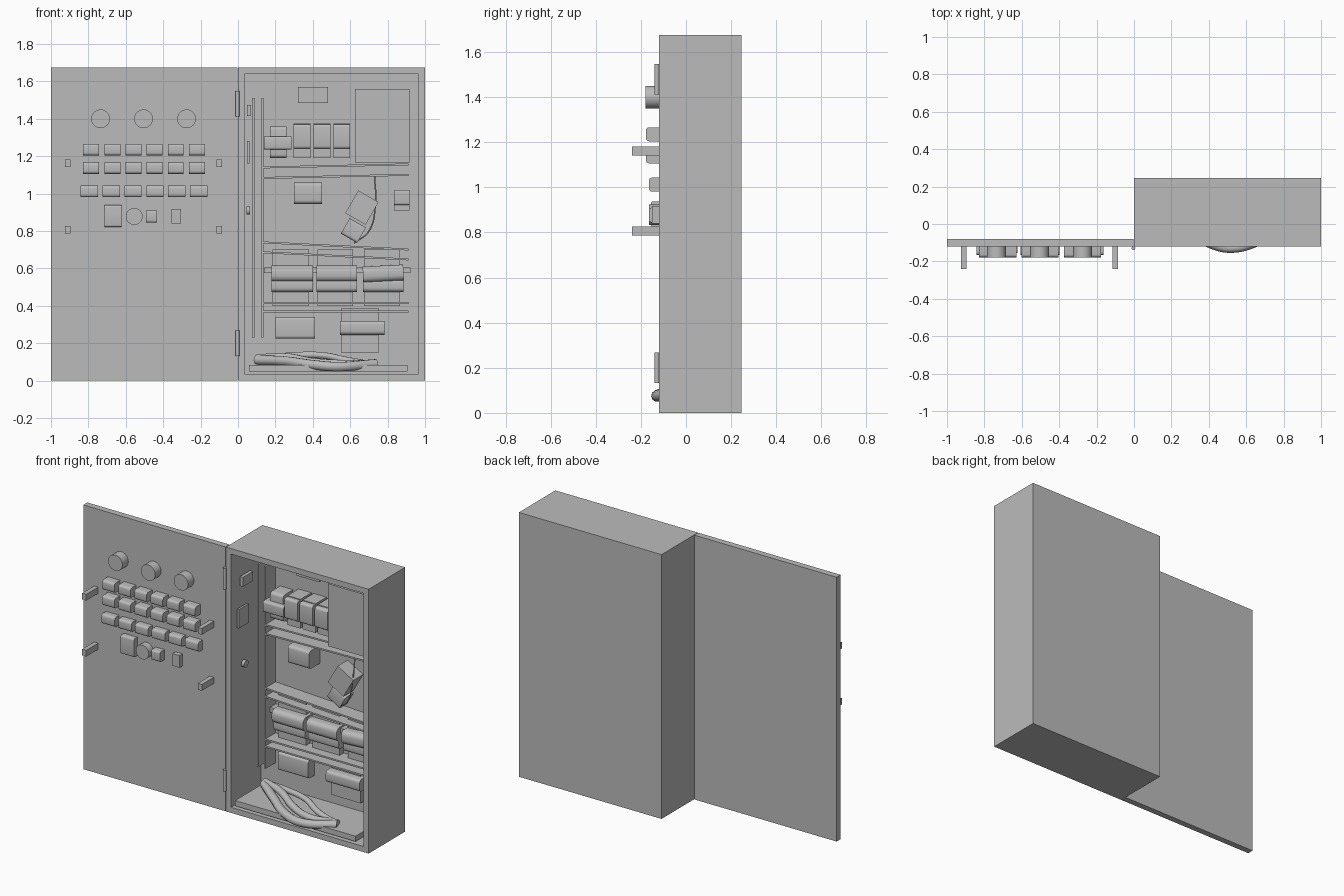
import bpy, bmesh, math
from mathutils import Matrix, Vector

cube = bpy.data.objects.get("Cube")
if cube:
    bpy.data.objects.remove(cube, do_unlink=True)

grey = bpy.data.materials.new("plain grey")
grey.use_nodes = True
grey.diffuse_color = (0.5, 0.5, 0.5, 1)
grey.node_tree.nodes["Principled BSDF"].inputs["Base Color"].default_value = (0.5, 0.5, 0.5, 1)

FRONT = -0.12   # plane of the cabinet mouth and door face
BACK = 0.3      # depth of the cabinet recess


def finish(name, bm):
    mesh = bpy.data.meshes.new(name)
    bm.to_mesh(mesh)
    bm.free()
    mesh.materials.append(grey)
    mesh.shade_smooth()
    mesh.set_sharp_from_angle(angle=math.radians(35))
    obj = bpy.data.objects.new(name, mesh)
    bpy.context.collection.objects.link(obj)
    return obj


def box_mesh(x0, x1, z0, z1, d0, d1):
    """Box whose depth is measured inward from the front plane."""
    bm = bmesh.new()
    bmesh.ops.create_cube(bm, size=1)
    bmesh.ops.scale(bm, vec=(x1 - x0, d1 - d0, z1 - z0), verts=bm.verts)
    mid = ((x0 + x1) / 2, FRONT + (d0 + d1) / 2, (z0 + z1) / 2)
    bmesh.ops.translate(bm, vec=mid, verts=bm.verts)
    return bm


def box(name, x0, x1, z0, z1, d0, d1=BACK, soft=0, tilt=0):
    """soft rounds the front edges that run sideways; tilt turns it about y."""
    bm = box_mesh(x0, x1, z0, z1, d0, d1)
    if soft:
        edges = [e for e in bm.edges
                 if all(v.co.y < FRONT + d0 + 0.001 for v in e.verts)
                 and abs(e.verts[0].co.z - e.verts[1].co.z) < 0.001]
        bmesh.ops.bevel(bm, geom=edges, offset=soft, segments=4, profile=0.5, affect='EDGES')
    if tilt:
        mid = Vector(((x0 + x1) / 2, 0, (z0 + z1) / 2))
        bmesh.ops.rotate(bm, cent=mid, verts=bm.verts,
                         matrix=Matrix.Rotation(math.radians(tilt), 3, 'Y'))
    return finish(name, bm)


def cylinder(name, centre, radius, length, axis):
    bm = bmesh.new()
    bmesh.ops.create_cone(bm, cap_ends=True, segments=32, radius1=radius,
                          radius2=radius, depth=length)
    turn = Vector((0, 0, 1)).rotation_difference(Vector(axis)).to_matrix()
    bmesh.ops.rotate(bm, cent=(0, 0, 0), matrix=turn, verts=bm.verts)
    bmesh.ops.translate(bm, vec=centre, verts=bm.verts)
    return finish(name, bm)


def cable(name, points, radius):
    """Smooth tube through (x, depth, z) points."""
    curve = bpy.data.curves.new(name, 'CURVE')
    curve.dimensions = '3D'
    curve.bevel_depth = radius
    curve.bevel_resolution = 3
    curve.use_fill_caps = True
    spline = curve.splines.new('BEZIER')
    spline.bezier_points.add(len(points) - 1)
    for p, (x, d, z) in zip(spline.bezier_points, points):
        p.co = (x, FRONT + d, z)
        p.handle_left_type = p.handle_right_type = 'AUTO'
    curve.materials.append(grey)
    obj = bpy.data.objects.new(name, curve)
    bpy.context.collection.objects.link(obj)


# Cabinet with a deep recess, open door and hinges
bm = box_mesh(0, 1, 0, 1.675, 0, 0.365)
mouth = min(bm.faces, key=lambda f: f.calc_center_median().y)
bmesh.ops.inset_region(bm, faces=[mouth], thickness=0.05)
bmesh.ops.inset_individual(bm, faces=[mouth], thickness=0, depth=-BACK)
finish("cabinet", bm)
box("door", -1, -0.003, 0, 1.675, 0, 0.04)
for z in (0.2, 1.48):
    cylinder("hinge", (-0.003, FRONT - 0.009, z), 0.01, 0.135, (0, 0, 1))

# Door gauges, button rows, switches and latch pins
for x in (-0.735, -0.505, -0.275):
    cylinder("gauge", (x, FRONT - 0.029, 1.4), 0.05, 0.06, (0, 1, 0))
for z, first, step, width, depth in ((1.235, -0.785, 0.113, 0.085, 0.058),
                                     (1.137, -0.785, 0.113, 0.085, 0.058),
                                     (1.012, -0.795, 0.117, 0.092, 0.045)):
    for i in range(6):
        x = first + step * i
        box("door_button", x - width / 2, x + width / 2, z - 0.031, z + 0.031,
            -depth, 0.001, soft=0.015)
box("selector_plate", -0.715, -0.622, 0.822, 0.938, -0.035, 0.001, soft=0.01)
cylinder("selector_knob", (-0.555, FRONT - 0.022, 0.878), 0.045, 0.046, (0, 1, 0))
box("square_switch", -0.492, -0.432, 0.845, 0.91, -0.045, 0.001, soft=0.012)
box("narrow_switch", -0.355, -0.305, 0.84, 0.917, -0.03, 0.001)
for x in (-0.91, -0.1):
    for z in (0.807, 1.162):
        box("latch_pin", x - 0.014, x + 0.014, z - 0.02, z + 0.02, -0.12, 0.001)

# Thin walls of the wiring ducts
for x in (0.082, 0.131):
    box("upright_duct_wall", x - 0.006, x + 0.006, 0.23, 1.51, 0.2)
for z, tilt in ((1.148, -1.2), (1.092, -1.2), (0.72, 2.8), (0.667, 2.8), (0.415, 0), (0.37, 0)):
    box("level_duct_wall", 0.137, 0.912, z - 0.005, z + 0.005, 0.2, tilt=tilt)

# Upper equipment
box("power_unit", 0.625, 0.917, 1.165, 1.56, 0.13)
box("top_module", 0.32, 0.48, 1.485, 1.57, 0.25)
box("contactor_body", 0.17, 0.26, 1.19, 1.36, 0.2, soft=0.02)
box("contactor_front", 0.14, 0.285, 1.235, 1.305, 0.17, soft=0.012)
for x in (0.298, 0.404, 0.51):
    box("breaker_body", x, x + 0.09, 1.19, 1.375, 0.19)
    box("breaker_front", x, x + 0.09, 1.24, 1.37, 0.16, soft=0.015)

# Middle equipment
box("relay_box", 0.3, 0.45, 0.945, 1.06, 0.19, soft=0.02)
box("side_box", 0.835, 0.917, 0.91, 1.02, 0.22)
box("side_box_front", 0.835, 0.917, 0.94, 1.02, 0.2, soft=0.01)
box("socket_upper", 0.6, 0.725, 0.855, 0.995, 0.2, tilt=30)
box("socket_lower", 0.567, 0.667, 0.755, 0.85, 0.22, tilt=30, soft=0.015)
cable("socket_cable", [(0.73, 0.25, 1.09), (0.735, 0.22, 0.95),
                       (0.7, 0.22, 0.8), (0.62, 0.25, 0.735)], 0.004)

# Lower equipment
for x0, x1, tilt in ((0.18, 0.4, 0), (0.42, 0.635, 0), (0.668, 0.885, -3)):
    box("relay_base", x0 + 0.005, x1 - 0.02, 0.4, 0.7, 0.26)
    box("relay_block", x0, x1, 0.475, 0.545, 0.22, soft=0.02)
    box("relay_cover", x0, x1, 0.53, 0.615, 0.2, soft=0.03, tilt=tilt)
box("relay_rail", 0.14, 0.922, 0.575, 0.605, 0.24)
box("lower_module", 0.2, 0.412, 0.225, 0.34, 0.235, soft=0.015)
box("terminal_plate", 0.55, 0.755, 0.15, 0.385, 0.27)
box("terminal_block", 0.545, 0.782, 0.245, 0.32, 0.22, soft=0.02)

# Fittings on the left inner wall
box("wall_socket", 0.049, 0.07, 1.415, 1.475, 0.07, 0.17)
box("wall_switch", 0.049, 0.062, 1.16, 1.28, 0.04, 0.14)
cylinder("wall_knob", (0.055, FRONT + 0.11, 0.91), 0.022, 0.02, (1, 0, 0))

# Floor tray and the loose cable bundle
box("floor_tray", 0.06, 0.905, 0.049, 0.083, 0.005)
cable("front_cable", [(0.1, 0.24, 0.11), (0.25, 0.12, 0.105), (0.4, 0.02, 0.085),
                      (0.53, -0.008, 0.075), (0.74, 0.06, 0.09)], 0.026)
cable("middle_cable", [(0.1, 0.25, 0.12), (0.26, 0.18, 0.125), (0.4, 0.1, 0.1),
                       (0.55, 0.05, 0.09), (0.73, 0.08, 0.09)], 0.022)
cable("rear_cable", [(0.1, 0.25, 0.115), (0.3, 0.2, 0.135), (0.45, 0.16, 0.135),
                     (0.58, 0.1, 0.11), (0.72, 0.08, 0.085)], 0.018)
